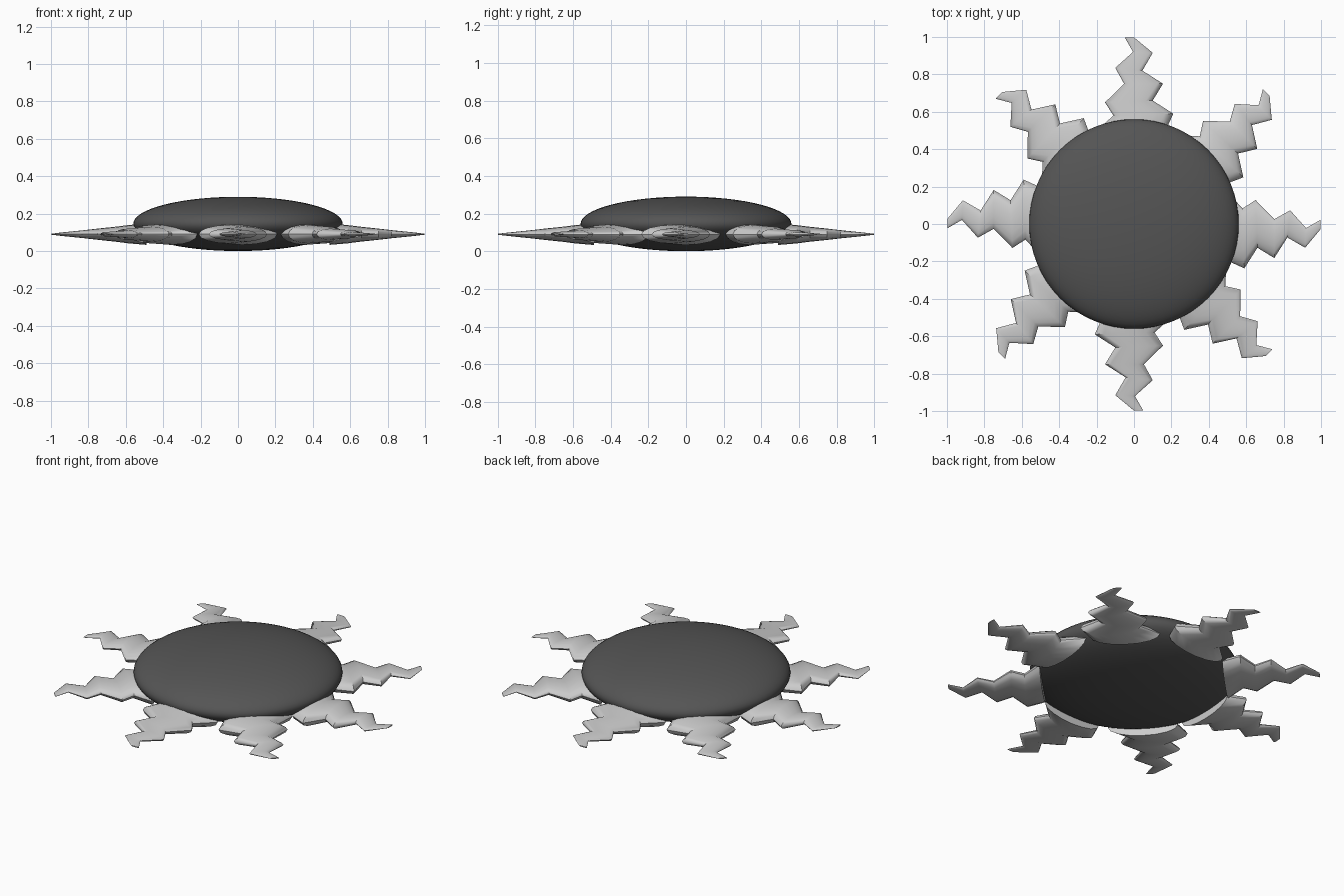
import bpy, bmesh, math

if "Cube" in bpy.data.objects:
    bpy.data.objects.remove(bpy.data.objects["Cube"])

def finish(ob, angle):
    bpy.ops.object.select_all(action='DESELECT')
    ob.select_set(True)
    bpy.context.view_layer.objects.active = ob
    bpy.ops.object.shade_smooth_by_angle(angle=math.radians(angle))

# central flattened dome
bpy.ops.mesh.primitive_uv_sphere_add(segments=64, ring_count=32, radius=1, location=(0, 0, 0.145))
disc = bpy.context.object
disc.name = "sun_disc"
disc.scale = (0.56, 0.56, 0.145)
bpy.ops.object.transform_apply(location=False, rotation=False, scale=True)
finish(disc, 40)
dark = bpy.data.materials.new("dark_grey")
dark.diffuse_color = (0.09, 0.09, 0.09, 1)
dark.use_nodes = True
dark.node_tree.nodes["Principled BSDF"].inputs["Base Color"].default_value = dark.diffuse_color
disc.data.materials.append(dark)

# ray stations: left x, left y, right x, right y, half height
STATIONS = [
    (-0.21, 0.49, 0.165, 0.49, 0.057),
    (-0.11, 0.58, 0.21, 0.59, 0.049),
    (-0.155, 0.65, 0.10, 0.66, 0.040),
    (-0.053, 0.75, 0.155, 0.75, 0.030),
    (-0.10, 0.835, 0.045, 0.82, 0.021),
    (-0.005, 0.92, 0.10, 0.915, 0.012),
    (-0.05, 0.998, 0.0, 0.998, 0.003),
]
SIDES = 16
RAY_Z = 0.09

def ray_mesh():
    bm = bmesh.new()
    rings = []
    for lx, ly, rx, ry, h in STATIONS:
        ring = []
        for i in range(SIDES):
            a = 2 * math.pi * i / SIDES
            t = 0.5 + 0.5 * math.cos(a)
            ring.append(bm.verts.new((lx + (rx - lx) * t, ly + (ry - ly) * t, h * math.sin(a))))
        rings.append(ring)
    for a, b in zip(rings, rings[1:]):
        for i in range(SIDES):
            j = (i + 1) % SIDES
            bm.faces.new((a[i], a[j], b[j], b[i]))
    bm.faces.new(rings[0])
    bm.faces.new(rings[-1])
    bmesh.ops.recalc_face_normals(bm, faces=bm.faces)
    me = bpy.data.meshes.new("zigzag_ray")
    bm.to_mesh(me)
    bm.free()
    for p in me.polygons:
        p.use_smooth = True
    me.set_sharp_from_angle(angle=math.radians(40))
    return me

# eight zigzag rays; alternate pairs sit slightly sideways
mesh = ray_mesh()
for k in range(8):
    ray = bpy.data.objects.new(f"ray_{k + 1}", mesh)
    bpy.context.collection.objects.link(ray)
    angle = k * math.pi / 4
    shift = 0.027 if k % 4 >= 2 else 0.0
    ray.location = (shift * math.cos(angle), shift * math.sin(angle), RAY_Z)
    ray.rotation_euler.z = angle
